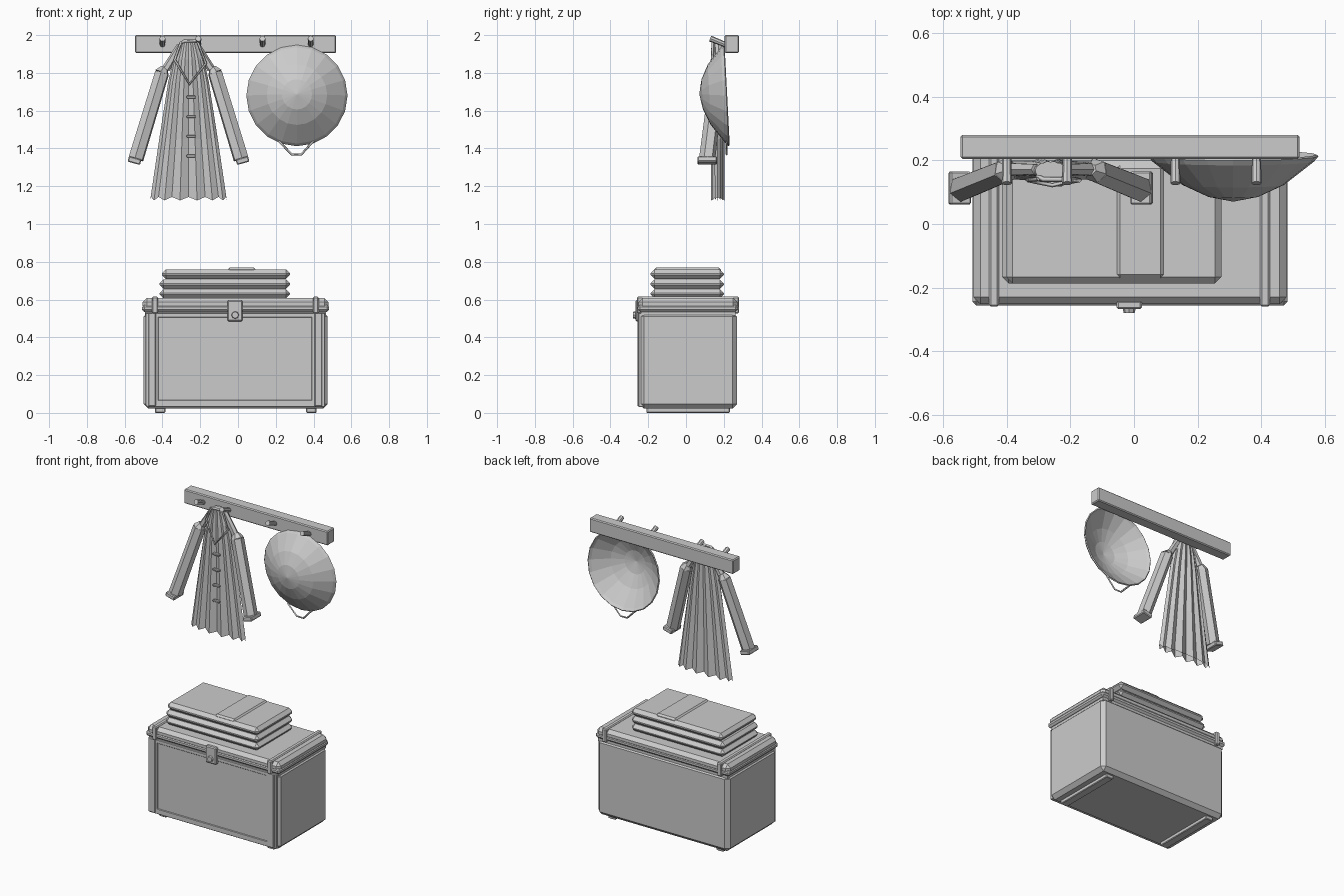
import bpy
import bmesh
from math import cos, sin, pi, tau
from mathutils import Vector

if "Cube" in bpy.data.objects:
    bpy.data.objects.remove(bpy.data.objects["Cube"])

grey = bpy.data.materials.new("plain_grey")
GREY = (0.6, 0.6, 0.6, 1)
grey.diffuse_color = GREY
grey.use_nodes = True
grey.node_tree.nodes["Principled BSDF"].inputs["Base Color"].default_value = GREY


def finish(name, bm):
    bmesh.ops.recalc_face_normals(bm, faces=bm.faces)
    mesh = bpy.data.meshes.new(name)
    bm.to_mesh(mesh)
    bm.free()
    mesh.materials.append(grey)
    obj = bpy.data.objects.new(name, mesh)
    bpy.context.collection.objects.link(obj)
    return obj


def box(name, x, y, z, bevel=0, segments=1):
    """Box from three (low, high) ranges, with chamfered edges."""
    bm = bmesh.new()
    bmesh.ops.create_cube(bm, size=1)
    for v in bm.verts:
        v.co = [lo + (hi - lo) * (c + 0.5) for c, (lo, hi) in zip(v.co, (x, y, z))]
    if bevel:
        bmesh.ops.bevel(bm, geom=bm.edges[:], offset=bevel, segments=segments,
                        affect='EDGES', profile=0.5)
    return finish(name, bm)


def rod(name, start, end, r1, r2, sides):
    """Straight tapered prism between two points."""
    a, b = Vector(start), Vector(end)
    bm = bmesh.new()
    bmesh.ops.create_cone(bm, cap_ends=True, segments=sides, radius1=r1,
                          radius2=r2, depth=(b - a).length)
    turn = (b - a).to_track_quat('Z', 'Y')
    for v in bm.verts:
        v.co = turn @ v.co + (a + b) / 2
    return finish(name, bm)


def cord(name, points, radius):
    """Thin cord along a polyline."""
    curve = bpy.data.curves.new(name, 'CURVE')
    curve.dimensions = '3D'
    curve.bevel_depth = radius
    curve.bevel_resolution = 0
    curve.use_fill_caps = True
    spline = curve.splines.new('POLY')
    spline.points.add(len(points) - 1)
    for p, co in zip(spline.points, points):
        p.co = (*co, 1)
    curve.materials.append(grey)
    obj = bpy.data.objects.new(name, curve)
    bpy.context.collection.objects.link(obj)


def loft(name, rings, cap_start=False, cap_end=False):
    bm = bmesh.new()
    loops = [[bm.verts.new(p) for p in ring] for ring in rings]
    for low, high in zip(loops, loops[1:]):
        for i in range(len(low)):
            j = (i + 1) % len(low)
            bm.faces.new((low[i], low[j], high[j], high[i]))
    if cap_start:
        bm.faces.new(loops[0])
    if cap_end:
        bm.faces.new(loops[-1])
    return finish(name, bm)


# Wall rail and pegs
box("rail", (-0.545, 0.52), (0.205, 0.28), (1.905, 2.0), 0.006)
for i, x in enumerate((-0.4, -0.21, 0.13, 0.385)):
    rod(f"peg_{i + 1}", (x, 0.22, 1.945), (x, 0.128, 1.982), 0.014, 0.016, 8)

# Chest body, with battens framing the front
box("chest_body", (-0.5, 0.475), (-0.247, 0.27), (0.022, 0.535), 0.025)
for name, x in (("right", -0.455), ("left", 0.425)):
    box(f"front_batten_{name}", (x - 0.02, x + 0.02), (-0.257, -0.23), (0.035, 0.53), 0.004)
    box(f"front_edge_{name}", (x - 0.035, x + 0.035), (-0.252, -0.23), (0.035, 0.53), 0.003)
box("front_bottom_batten", (-0.485, 0.46), (-0.252, -0.22), (0.032, 0.068), 0.003)
box("front_top_batten", (-0.485, 0.46), (-0.252, -0.22), (0.505, 0.53), 0.003)

# Chest runners
for name, x in (("right", -0.412), ("left", 0.388)):
    box(f"runner_{name}", (x - 0.027, x + 0.027), (-0.21, 0.232), (0, 0.035), 0.004)

# Lid, its seam and the straps over it
box("lid_seam", (-0.492, 0.467), (-0.238, 0.262), (0.515, 0.56))
box("lid", (-0.505, 0.48), (-0.252, 0.272), (0.545, 0.608), 0.022)
box("lid_rim", (-0.508, 0.483), (-0.256, 0.274), (0.535, 0.572), 0.012)
for name, x in (("right", -0.44), ("left", 0.412)):
    box(f"lid_strap_{name}", (x - 0.016, x + 0.016), (-0.26, 0.28), (0.525, 0.615), 0.006)

# Latch
box("latch_plate", (-0.055, 0.025), (-0.268, -0.24), (0.485, 0.597), 0.006)
rod("latch_knob", (-0.015, -0.26, 0.518), (-0.015, -0.28, 0.518), 0.022, 0.017, 8)

# Folded blankets with a strap on top
for i, (low, high, inset) in enumerate(((0.607, 0.655, 0), (0.657, 0.707, 0), (0.709, 0.76, 0.012))):
    box(f"blanket_{i + 1}", (-0.415 + inset, 0.275), (-0.187, 0.2), (low, high), 0.021)
box("blanket_strap", (-0.055, 0.095), (-0.17, 0.185), (0.735, 0.769), 0.011)

# Conical hat: a thin shell hung with its point to the front
hat_rings = []
for radius, height in ((0.268, 0), (0.255, 0.016), (0.16, 0.09), (0.08, 0.127), (0.004, 0.142)):
    ring = []
    for i in range(20):
        a = tau * i / 20
        x, z = radius * cos(a), radius * sin(a)
        ring.append((0.312 + x, 0.213 - height - 0.05 * z, 1.68 + z + 0.05 * height))
    hat_rings.append(ring)
hat = loft("hat", hat_rings, cap_end=True)
shell = hat.modifiers.new("thickness", 'SOLIDIFY')
shell.thickness = 0.008
shell.offset = -1
cord("hat_cord", [(0.215, 0.215, 1.44), (0.285, 0.215, 1.368),
                  (0.335, 0.215, 1.368), (0.4, 0.215, 1.44)], 0.006)

# Pleated coat: alternating folds around a flattened tube
CX, CY, FOLDS = -0.262, 0.168, 28
coat_rings = []
for z, rx, ry, depth in ((1.125, 0.203, 0.036, 0.55), (1.45, 0.155, 0.037, 0.5),
                         (1.75, 0.108, 0.038, 0.35), (1.87, 0.082, 0.036, 0.25),
                         (1.962, 0.048, 0.03, 0.1)):
    ring = []
    for i in range(FOLDS):
        a = tau * i / FOLDS
        fold = 1 - depth * (i % 2)
        drop = 0.018 * (i % 2) if z < 1.2 else 0
        ring.append((CX + rx * cos(a), CY + ry * sin(a) * fold, z + drop))
    coat_rings.append(ring)
loft("coat_body", coat_rings, cap_end=True)

# Sleeves, shoulders and cuffs on both sides of the coat
for name, s in (("right", -1), ("left", 1)):
    top = (CX + s * 0.14, 0.168, 1.8)
    end = (CX + s * 0.278, 0.112, 1.345)
    rod(f"sleeve_{name}", end, top, 0.043, 0.04, 6)
    rod(f"sleeve_cap_{name}", top, (CX + s * 0.127, 0.172, 1.83), 0.04, 0.018, 6)
    rod(f"shoulder_{name}", (CX + s * 0.12, 0.172, 1.82), (CX + s * 0.045, 0.172, 1.945),
        0.022, 0.018, 6)
    cuff = box(f"cuff_{name}", (-0.034, 0.034), (-0.052, 0.052), (-0.015, 0.015), 0.005)
    cuff.location = (CX + s * 0.286, 0.113, 1.336)
    cuff.rotation_euler = (0, -s * 0.27, 0)

# Collar edge, front band and toggles
cord("collar", [(-0.3, 0.142, 1.965), (-0.335, 0.138, 1.87), (-0.257, 0.122, 1.74),
                (-0.17, 0.138, 1.85), (-0.215, 0.142, 1.968)], 0.007)
cord("neck_edge", [(-0.305, 0.15, 1.955), (-0.285, 0.14, 1.968), (-0.215, 0.14, 1.97)], 0.008)
for i in range(4):
    z = 1.672 - 0.104 * i
    box(f"toggle_{i + 1}", (-0.272, -0.224), (0.118, 0.138), (z - 0.007, z + 0.007), 0.003)
